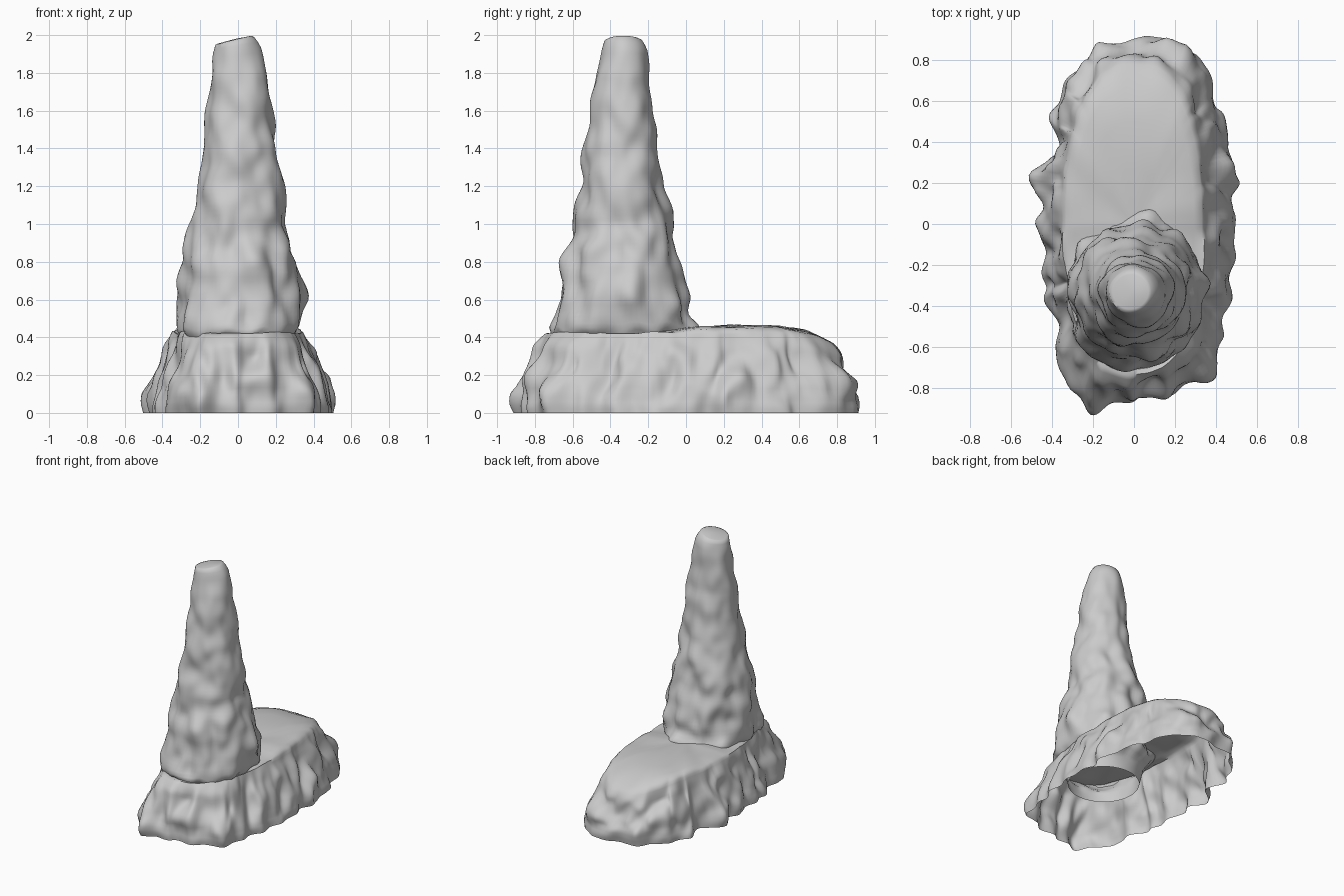
import bpy, bmesh, math
from mathutils import Vector, noise

if "Cube" in bpy.data.objects:
    bpy.data.objects.remove(bpy.data.objects["Cube"])


def catmull(p, i, t):
    """Point on a smooth closed curve through p."""
    a, b, c, d = (Vector(p[(i + k) % len(p)]) for k in (-1, 0, 1, 2))
    return 0.5 * (2 * b + (c - a) * t + (2 * a - 5 * b + 4 * c - d) * t * t
                  + (3 * b - a - 3 * c + d) * t ** 3)


def sample(table, z):
    """Linear lookup of the row values at height z."""
    for lo, hi in zip(table, table[1:]):
        if z <= hi[0]:
            t = max(0, (z - lo[0]) / (hi[0] - lo[0]))
            return [a + (b - a) * t for a, b in zip(lo[1:], hi[1:])]
    return table[-1][1:]


def loft(name, rings, cap):
    """Skin closed rings of points and fan the last ring to a cap point."""
    bm = bmesh.new()
    rows = [[bm.verts.new(p) for p in ring] for ring in rings]
    n = len(rows[0])
    for a, b in zip(rows, rows[1:]):
        for i in range(n):
            j = (i + 1) % n
            bm.faces.new((a[i], a[j], b[j], b[i]))
    tip = bm.verts.new(cap)
    for i in range(n):
        bm.faces.new((rows[-1][i], rows[-1][(i + 1) % n], tip))
    me = bpy.data.meshes.new(name)
    bm.to_mesh(me)
    bm.free()
    ob = bpy.data.objects.new(name, me)
    bpy.context.collection.objects.link(ob)
    bpy.context.view_layer.objects.active = ob
    bpy.ops.object.select_all(action='DESELECT')
    ob.select_set(True)
    bpy.ops.object.shade_smooth_by_angle(angle=math.radians(60))
    return ob


# Rock base: craggy outline at the foot, easing into a smooth top outline
outline = [(.51, 0), (.48, .12), (.515, .22), (.47, .37), (.46, .54), (.41, .60),
           (.39, .72), (.31, .84), (.13, .93), (-.02, .89), (-.17, .88), (-.24, .78),
           (-.34, .71), (-.36, .62), (-.42, .52), (-.37, .37), (-.51, .23),
           (-.45, .1), (-.48, 0), (-.44, -.12), (-.46, -.24), (-.42, -.30),
           (-.45, -.38), (-.37, -.49), (-.39, -.60), (-.37, -.72), (-.27, -.82),
           (-.21, -.92), (-.11, -.88), (-.02, -.89), (.05, -.84), (.17, -.86),
           (.25, -.79), (.40, -.75), (.41, -.64), (.45, -.56), (.44, -.46),
           (.49, -.37), (.48, -.25), (.51, -.17), (.49, -.08)]
STEPS = 6
foot = [catmull(outline, i, k / STEPS)
        for i in range(len(outline)) for k in range(STEPS)]


def top_edge(p):
    a = math.atan2(p.y / .85, p.x / .48)
    c, s = math.cos(a), math.sin(a)
    return Vector((.345 * math.copysign(abs(c) ** .8, c),
                   .02 + .75 * math.copysign(abs(s) ** .9, s)))


def sag(y):
    """The slab droops towards its back edge."""
    return .8 * max(0, y - .5) ** 2


# height -> blend towards the top edge, for the ends and for the sides
wall = [(0, .08, .06), (.04, .02, .05), (.10, .0, .12), (.15, .02, .22), (.2, .10, .36),
        (.26, .28, .55), (.32, .46, .72), (.36, .58, .82), (.40, .76, .92), (.425, .94, .98)]
rings = []
for step in range(23):
    z = .425 * step / 22
    ends, sides = sample(wall, z)
    ring = []
    for p in foot:
        d = Vector((p.x / .5, p.y / .9)).normalized()
        blend = ends + (sides - ends) * abs(d.x)
        q = p.lerp(top_edge(p), blend)
        lump = noise.noise(Vector((p.x * 6, p.y * 6, z * 6 + 7)))
        crag = noise.noise(Vector((p.x * 12, p.y * 12, z * 8 + 2)))
        fade = min(1, .4 + z * 5) * min(1, (.46 - z) * 7)
        q += p.normalized() * (.045 * lump + .03 * crag - .003) * fade
        rise = .03 * lump * min(1, z * 4) * min(1, (.5 - z) * 6)
        rise -= sag(q.y) * (z / .425) ** 2
        ring.append((q.x, q.y, max(0, z + rise)))
    rings.append(ring)
for s, z in ((.96, .432), (.85, .441), (.65, .448), (.35, .450)):
    ring = []
    for p in foot:
        q = top_edge(p) * s
        dome = .014 * math.exp(-((q.y - .38) / .3) ** 2) - .02 * min(1, max(0, -q.y / .3))
        bump = .012 * noise.noise(Vector((q.x * 6, q.y * 6, 2)))
        ring.append((q.x, q.y, z + dome + bump - sag(q.y)))
    rings.append(ring)
loft("rock_base", rings, (0, 0, .45))

# Rock spire: height, left, right, front, back extents (open curled-under foot)
spire = [(.22, -.26, .26, -.60, -.08), (.32, -.27, .27, -.62, -.04),
         (.38, -.29, .29, -.68, .04), (.43, -.315, .325, -.72, .065),
         (.5, -.315, .33, -.715, .02), (.6, -.305, .34, -.69, .0),
         (.8, -.295, .315, -.645, -.03), (1.0, -.27, .255, -.595, -.07),
         (1.2, -.215, .24, -.57, -.125), (1.4, -.185, .21, -.54, -.15),
         (1.6, -.17, .185, -.51, -.165), (1.8, -.14, .155, -.475, -.19),
         (1.93, -.125, .115, -.45, -.205), (1.97, -.12, .085, -.435, -.23)]
N = 84
rings = []
for step in range(71):
    z = .22 + 1.75 * step / 70
    l, r, f, b = sample(spire, z)
    cx, cy, rx, ry = (l + r) / 2, (f + b) / 2, (r - l) / 2, (b - f) / 2
    amp = min(1, max(0, z - .25) * 6) * min(1, (2.05 - z) * 4)
    ring = []
    for i in range(N):
        c, s = math.cos(i * math.tau / N), math.sin(i * math.tau / N)
        # lumps keep their real size as the spire narrows
        x, y = rx * c, ry * s
        lump = noise.noise(Vector((x * 7, y * 7, z * 5 + 3)))
        crag = noise.noise(Vector((x * 11, y * 11, z * 8 + 20)))
        k = .98 + amp * (.14 * lump + .08 * crag)
        # scalloped skirt at the bottom, slanted cut at the top
        skirt = .05 * noise.noise(Vector((c * 3, s * 3, 5))) * max(0, 1 - abs(z - .41) / .12)
        slant = .02 * c * max(0, (z - 1.8) / .17)
        # slightly squared plan near the foot
        square = 1 + .04 * math.sin(2 * i * math.tau / N) ** 2 * max(0, 1 - abs(z - .5) / .3)
        ring.append((cx + x * k * square, cy + y * k * square, z + skirt + slant))
    rings.append(ring)
cx, cy = -.015, -.333
rings.append([(cx + (x - cx) * .85, cy + (y - cy) * .85, z + .006) for x, y, z in rings[-1]])
loft("rock_spire", rings, (cx, cy, 1.98))
